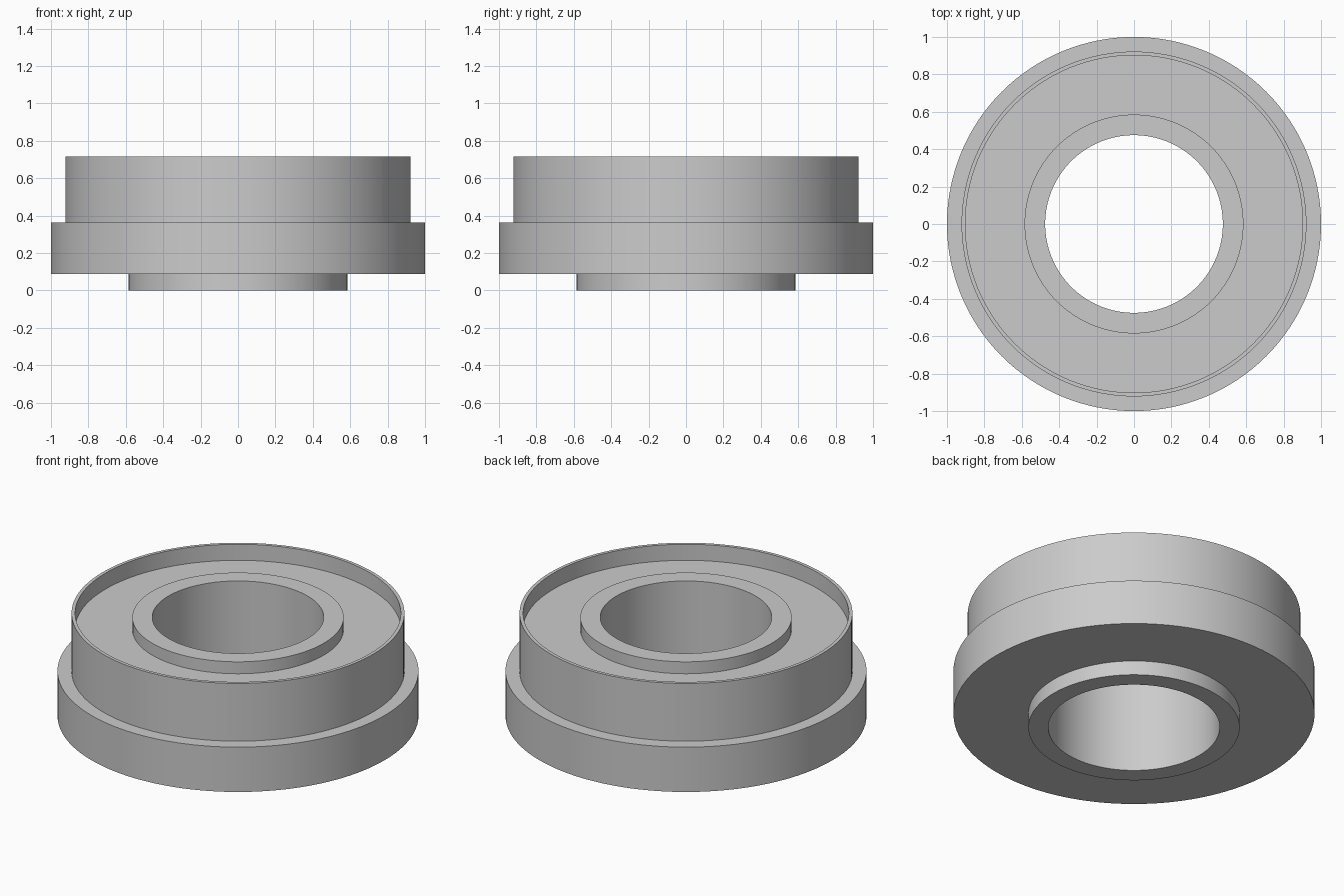
import bpy
import bmesh
import math

SEGMENTS = 128

cube = bpy.data.objects.get("Cube")
if cube:
    bpy.data.objects.remove(cube)

# Single grey finish
grey = bpy.data.materials.new("plain_grey")
grey.use_nodes = True
colour = (0.6, 0.6, 0.6, 1.0)
grey.diffuse_color = colour
grey.node_tree.nodes["Principled BSDF"].inputs["Base Color"].default_value = colour


def lathe(name, profile):
    """Revolve a closed (radius, height) outline about the z axis."""
    bm = bmesh.new()
    verts = [bm.verts.new((r, 0, z)) for r, z in profile]
    edges = [bm.edges.new((a, b)) for a, b in zip(verts, verts[1:] + verts[:1])]
    bmesh.ops.spin(bm, geom=verts + edges, cent=(0, 0, 0), axis=(0, 0, 1),
                   angle=math.tau, steps=SEGMENTS, use_merge=True)
    bmesh.ops.remove_doubles(bm, verts=bm.verts[:], dist=0.0001)
    bmesh.ops.recalc_face_normals(bm, faces=bm.faces[:])
    mesh = bpy.data.meshes.new(name)
    bm.to_mesh(mesh)
    bm.free()
    mesh.materials.append(grey)
    obj = bpy.data.objects.new(name, mesh)
    bpy.context.collection.objects.link(obj)
    bpy.ops.object.select_all(action="DESELECT")
    obj.select_set(True)
    bpy.context.view_layer.objects.active = obj
    bpy.ops.object.shade_smooth_by_angle(angle=math.radians(30))
    return obj


# Radii and heights of the steps
bore, hub, recess, drum, flange = 0.475, 0.585, 0.902, 0.922, 1.0
under, shoulder, floor, hub_top, rim = 0.088, 0.362, 0.617, 0.69, 0.715

# Flanged ring: hub sleeve, wide flange, drum and thin raised lip in one solid
lathe("flanged_ring", [
    (bore, 0), (hub, 0), (hub, under),
    (flange, under), (flange, shoulder),
    (drum, shoulder), (drum, rim),
    (recess, rim), (recess, floor),
    (hub, floor), (hub, hub_top), (bore, hub_top),
])
